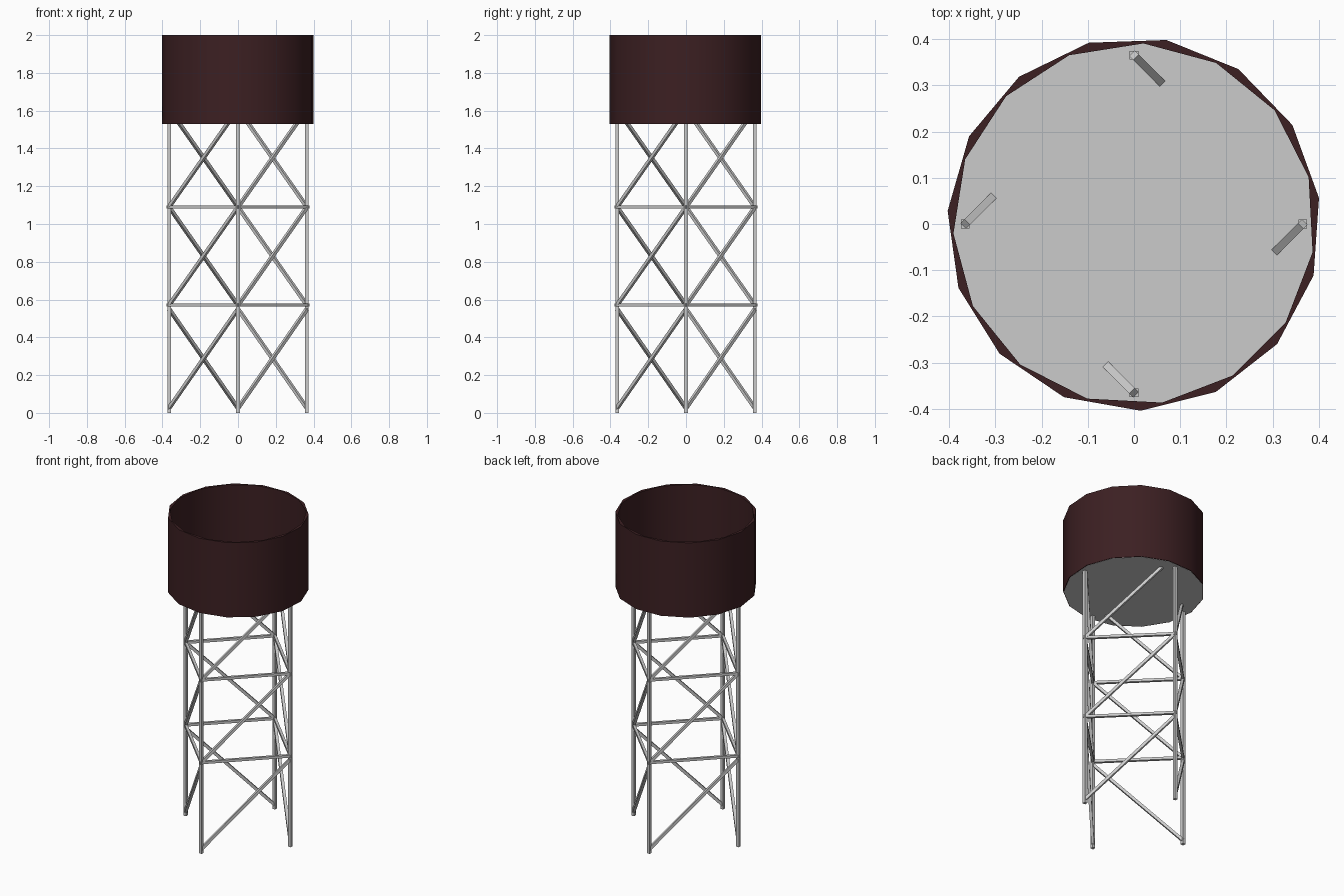
import bpy, bmesh
from math import radians, sin, cos
from mathutils import Vector, Matrix

if "Cube" in bpy.data.objects:
    bpy.data.objects.remove(bpy.data.objects["Cube"])

SIDES, TURN = 15, 8
R, R_IN = 0.404, 0.391
Z_FLOOR, Z_TOP = 1.53, 2.0
LEG_R, T = 0.365, 0.019


def finish(name, bm):
    bmesh.ops.recalc_face_normals(bm, faces=bm.faces)
    me = bpy.data.meshes.new(name)
    bm.to_mesh(me)
    bm.free()
    ob = bpy.data.objects.new(name, me)
    bpy.context.collection.objects.link(ob)
    return ob


def ring(bm, r, z, turn):
    return [bm.verts.new((r * cos(radians(turn + i * 360 / SIDES)),
                          r * sin(radians(turn + i * 360 / SIDES)), z))
            for i in range(SIDES)]


def bar(name, a, b, t=T):
    """Square bar between two points."""
    a, b = Vector(a), Vector(b)
    d = b - a
    z = d.normalized()
    side = z.cross(Vector((0, 0, 1)))
    x = side.normalized() if side.length > 1e-4 else Vector((1, 0, 0))
    y = z.cross(x)
    m = Matrix((x * t, y * t, d)).transposed().to_4x4()
    m.translation = (a + b) / 2
    bm = bmesh.new()
    bmesh.ops.create_cube(bm, size=1, matrix=m)
    return finish(name, bm)


def corner(k, z):
    return Vector((LEG_R * cos(radians(90 * k)), LEG_R * sin(radians(90 * k)), z))


# tank wall: open tube with a thin rim
bm = bmesh.new()
loops = [ring(bm, R, Z_FLOOR, TURN), ring(bm, R, Z_TOP, TURN),
         ring(bm, R_IN, Z_TOP, TURN + 7), ring(bm, R_IN, Z_FLOOR, TURN + 7)]
for j in range(4):
    p, q = loops[j], loops[(j + 1) % 4]
    for i in range(SIDES):
        n = (i + 1) % SIDES
        bm.faces.new((p[i], p[n], q[n], q[i]))
wall = finish("tank_wall", bm)
red = bpy.data.materials.new("dark_red")
red.diffuse_color = (0.045, 0.014, 0.016, 1)
red.use_nodes = True
red.node_tree.nodes["Principled BSDF"].inputs["Base Color"].default_value = red.diffuse_color
wall.data.materials.append(red)
bpy.context.view_layer.objects.active = wall
wall.select_set(True)
bpy.ops.object.shade_smooth_by_angle(angle=radians(40))

# tank floor
bm = bmesh.new()
lo = ring(bm, R - 0.004, Z_FLOOR - 0.001, TURN)
hi = ring(bm, R - 0.004, Z_FLOOR + 0.004, TURN)
bm.faces.new(lo)
bm.faces.new(hi)
for i in range(SIDES):
    n = (i + 1) % SIDES
    bm.faces.new((lo[i], lo[n], hi[n], hi[i]))
finish("tank_floor", bm)

# legs, horizontal rails and rising diagonals around the four sides
for k in range(4):
    bar(f"leg_{k}", corner(k, 0), corner(k, Z_FLOOR + 0.01))
    for j, z in enumerate((0.57, 1.09)):
        a, b = corner(k, z), corner(k + 1, z)
        e = (b - a).normalized() * 0.01
        bar(f"rail_{k}_{j}", a - e, b + e, 0.016)
    for j, (z0, z1) in enumerate(((0.025, 0.55), (0.57, 1.09), (1.09, 1.61))):
        bar(f"brace_{k}_{j}", corner(k, z0), corner(k + 1, z1), 0.017)
